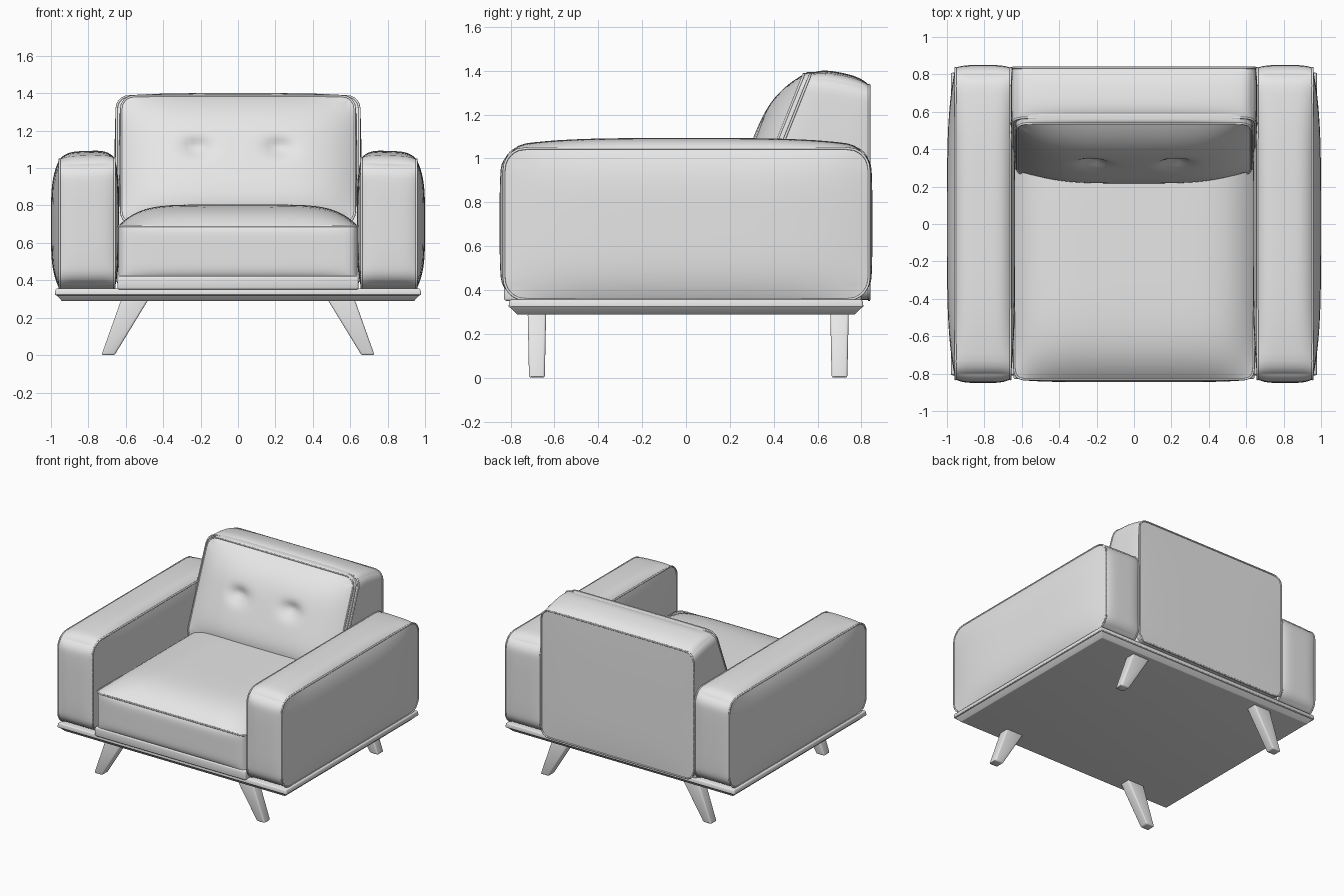
import bpy, bmesh, math
from mathutils import Vector

cube = bpy.data.objects.get("Cube")
if cube:
    bpy.data.objects.remove(cube)

grey = bpy.data.materials.new("grey upholstery")
grey.use_nodes = True
COLOUR = (0.8, 0.8, 0.8, 1)
grey.diffuse_color = COLOUR
grey.node_tree.nodes["Principled BSDF"].inputs["Base Color"].default_value = COLOUR


def finish(name, bm, angle=40):
    """Turn a bmesh into a smooth shaded object."""
    mesh = bpy.data.meshes.new(name)
    bm.to_mesh(mesh)
    bm.free()
    mesh.materials.append(grey)
    ob = bpy.data.objects.new(name, mesh)
    bpy.context.collection.objects.link(ob)
    bpy.ops.object.select_all(action='DESELECT')
    ob.select_set(True)
    bpy.context.view_layer.objects.active = ob
    bpy.ops.object.shade_smooth_by_angle(angle=math.radians(angle))
    return ob


def piping(name, points, depth=0.006):
    """Closed cord along a seam."""
    curve = bpy.data.curves.new(name, 'CURVE')
    curve.dimensions = '3D'
    curve.bevel_depth = depth
    curve.bevel_resolution = 2
    spline = curve.splines.new('POLY')
    spline.points.add(len(points) - 1)
    for sp, p in zip(spline.points, points):
        sp.co = (*p, 1)
    spline.use_cyclic_u = True
    curve.materials.append(grey)
    ob = bpy.data.objects.new(name, curve)
    bpy.context.collection.objects.link(ob)


def cushion(name, low, high, axis, radius, bulge, power=4, warp=None, seams=(-1, 1), cuts=31):
    """Box with corners rounded around one axis, puffed faces and piped rims.
    bulge holds (minus, plus) puff heights for x, y and z."""
    low, high = Vector(low), Vector(high)
    mid, half = (low + high) / 2, (high - low) / 2
    j, k = [a for a in range(3) if a != axis]

    def place(t):
        s = [math.sin(c * math.pi / 2) for c in t]
        p = Vector([s[a] * half[a] for a in range(3)])
        dj = abs(p[j]) - (half[j] - radius)
        dk = abs(p[k]) - (half[k] - radius)
        if dj > 0 and dk > 0:
            f = max(dj, dk) / math.hypot(dj, dk)
            p[j] = math.copysign(half[j] - radius + dj * f, p[j])
            p[k] = math.copysign(half[k] - radius + dk * f, p[k])
        for a in range(3):
            b, c = [i for i in range(3) if i != a]
            puff = (1 - abs(s[b]) ** power) * (1 - abs(s[c]) ** power)
            p[a] += s[a] * puff * bulge[a][s[a] > 0]
        p += mid
        return warp(p) if warp else p

    bm = bmesh.new()
    bmesh.ops.create_cube(bm, size=2)
    bmesh.ops.subdivide_edges(bm, edges=bm.edges[:], cuts=cuts, use_grid_fill=True)
    for v in bm.verts:
        v.co = place(v.co)
    bmesh.ops.recalc_face_normals(bm, faces=bm.faces[:])
    finish(name, bm)

    n = 24
    ramp = [-1 + 2 * i / n for i in range(n)]
    loop = ([(t, -1) for t in ramp] + [(1, t) for t in ramp]
            + [(-t, 1) for t in ramp] + [(-1, -t) for t in ramp])
    for side in seams:
        pts = []
        for u, v in loop:
            t = [0, 0, 0]
            t[axis], t[j], t[k] = side, u, v
            pts.append(place(t))
        piping(name + ("_rear" if side > 0 else "_fore") + "_piping", pts)


def tapered_block(name, bottom, top, bevel):
    """Six sided block between two rectangles (x0, x1, y0, y1, z)."""
    bm = bmesh.new()
    rings = []
    for x0, x1, y0, y1, z in (bottom, top):
        rings.append([bm.verts.new(c) for c in
                      ((x0, y0, z), (x1, y0, z), (x1, y1, z), (x0, y1, z))])
    bm.faces.new(rings[0])
    bm.faces.new(rings[1])
    for i in range(4):
        m = (i + 1) % 4
        bm.faces.new((rings[0][i], rings[0][m], rings[1][m], rings[1][i]))
    bmesh.ops.bevel(bm, geom=bm.edges[:], offset=bevel, segments=3,
                    profile=0.5, affect='EDGES')
    bmesh.ops.recalc_face_normals(bm, faces=bm.faces[:])
    return finish(name, bm, 30)


# Plinth with an undercut lower edge
tapered_block("plinth_lower", (-0.94, 0.94, -0.77, 0.77, 0.288),
              (-0.98, 0.98, -0.81, 0.81, 0.33), 0.004)
tapered_block("plinth_upper", (-0.98, 0.98, -0.81, 0.81, 0.32),
              (-0.975, 0.975, -0.805, 0.805, 0.356), 0.008)

# Splayed legs
for sx, side in ((1, "left"), (-1, "right")):
    for y, end in ((-0.68, "front"), (0.70, "back")):
        foot = sorted((sx * 0.66, sx * 0.73))
        hip = sorted((sx * 0.48, sx * 0.625))
        tapered_block(f"{end}_{side}_leg", (*foot, y - 0.036, y + 0.036, 0.0),
                      (*hip, y - 0.042, y + 0.042, 0.295), 0.01)


# Arms with a crowned band and puffed side panels
def arm_slope(p):
    lift = max(0, (p.z - 0.355) / 0.7)
    p.z += 0.02 * lift * (min(1, (1.3 - abs(p.x)) / 0.6) - 0.5)
    return p


for sx, side in ((1, "left"), (-1, "right")):
    x0, x1 = sorted((sx * 0.66, sx * 0.955))
    panels = (0.025, 0.045) if sx > 0 else (0.045, 0.025)
    cushion(side + "_arm", (x0, -0.83, 0.355), (x1, 0.835, 1.045), 0, 0.1,
            (panels, (0.02, 0.015), (0, 0.04)), warp=arm_slope)

# Seat deck and cushion
tapered_block("seat_deck", (-0.645, 0.645, -0.83, 0.8, 0.35),
              (-0.645, 0.645, -0.83, 0.8, 0.422), 0.012)
cushion("seat_cushion", (-0.64, -0.83, 0.425), (0.64, 0.65, 0.69), 2, 0.05,
        ((0, 0), (0.015, 0), (0, 0.115)), power=6, seams=(1,))


# Back frame, leaning at the front and upright behind
def lean_line(z):
    return 0.45 + 0.4 * (z - 1.09)


def frame_shape(p):
    f = p.y
    p.y = lean_line(min(p.z, 1.39)) * (1 - f) + 0.835 * f
    p.z -= 0.05 * f * f * max(0, (p.z - 0.355) / 1.03)
    return p


cushion("back_frame", (-0.65, 0, 0.355), (0.65, 1, 1.385), 1, 0.07,
        ((0.01, 0.01), (0, 0.012), (0, 0.02)), warp=frame_shape)


# Back cushion with two tufts
def cushion_shape(p):
    p.y += lean_line(p.z)
    for tx in (-0.22, 0.22):
        d2 = ((p.x - tx) / 0.07) ** 2 + ((p.z - 1.11) / 0.05) ** 2
        p.y += 0.045 * math.exp(-d2)
    return p


cushion("back_cushion", (-0.625, -0.03, 0.7), (0.625, 0.03, 1.385), 1, 0.07,
        ((0.01, 0.01), (0.115, 0), (0, 0.01)), warp=cushion_shape,
        seams=(-1,), cuts=47)
